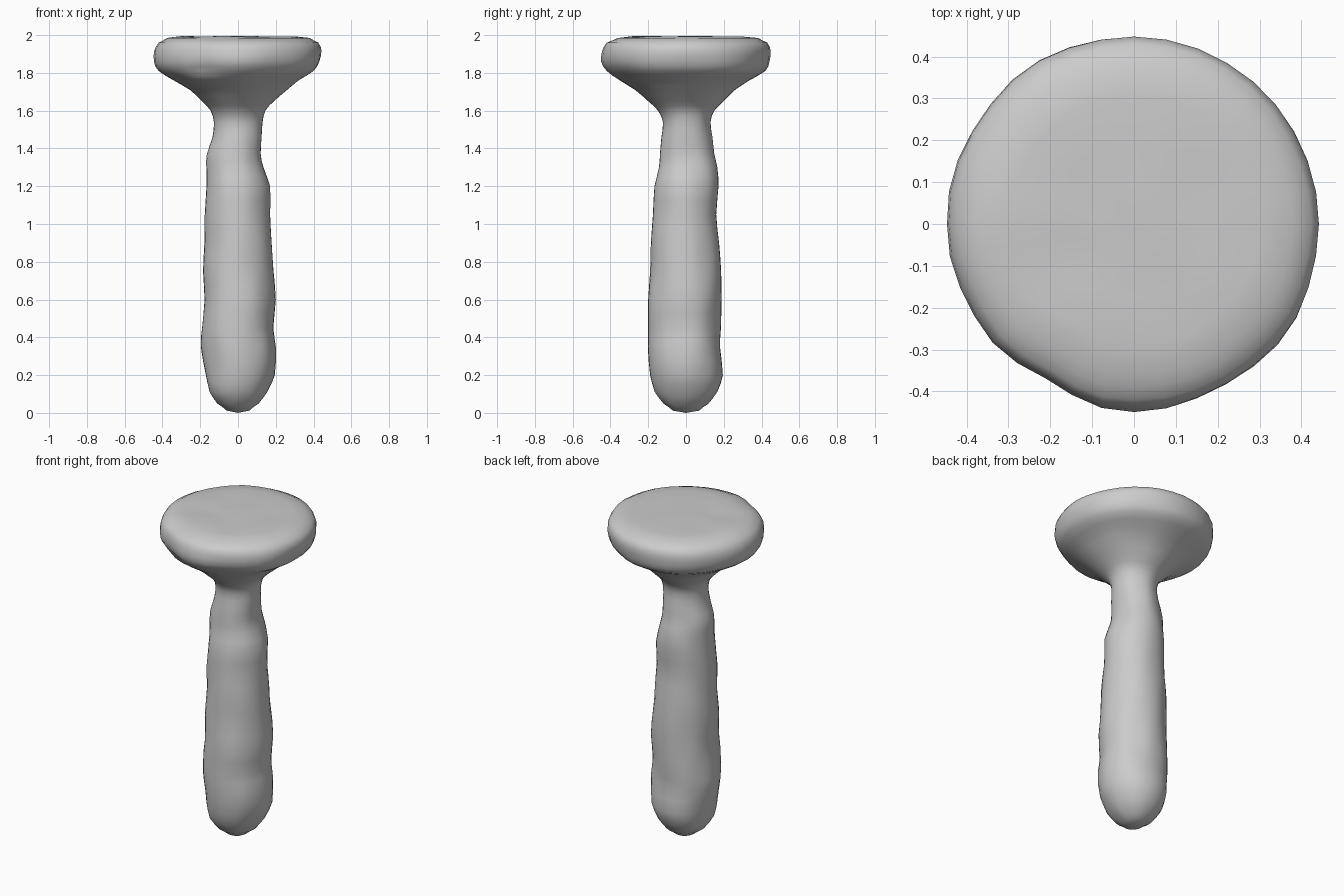
import bpy
import bmesh
from math import cos, sin, tau, exp, atan2
from mathutils import Vector, noise

cube = bpy.data.objects.get("Cube")
if cube:
    bpy.data.objects.remove(cube, do_unlink=True)

SIDES = 36

# Uneven rings: height, then reach to -x, +x, -y and +y
RINGS = [
    (.012, .06, .06, .07, .07), (.05, .11, .11, .12, .12),
    (.11, .15, .155, .165, .165), (.2, .17, .195, .19, .195),
    (.35, .197, .2, .202, .18), (.45, .19, .187, .2, .185),
    (.6, .177, .2, .2, .188), (.75, .185, .188, .19, .186),
    (.9, .178, .178, .186, .175), (1.05, .176, .17, .175, .16),
    (1.2, .167, .17, .167, .172), (1.3, .168, .135, .143, .166),
    (1.37, .165, .12, .138, .15), (1.46, .135, .125, .13, .14),
    (1.54, .128, .13, .122, .13), (1.6, .145, .145, .148, .15),
    (1.65, .19, .19, .2, .2), (1.71, .255, .26, .27, .26),
    (1.76, .34, .32, .35, .335), (1.81, .42, .4, .42, .42),
    (1.86, .445, .43, .45, .442), (1.92, .443, .442, .443, .448),
    (1.96, .42, .425, .42, .43), (1.985, .375, .38, .36, .38),
]


def ring_point(ring, angle):
    """Blend the four reaches around the ring, with a hand-worked unevenness."""
    z, left, right, front, back = ring
    c, s = cos(angle), sin(angle)
    reach = (right if c > 0 else left) * c * c + (back if s > 0 else front) * s * s
    bump = noise.noise(Vector((c * 1.5, s * 1.5, z * 5)))
    off_axis = abs(sin(2 * angle))
    reach *= 1 + .05 * bump * off_axis
    if z > 1.8:
        # Worn patch on the front edge of the head
        turn = atan2(sin(angle - tau * .67), cos(angle - tau * .67))
        reach *= 1 - .06 * exp(-(turn / .25) ** 2)
    return Vector((reach * c, reach * s, z))


def smooth_rings(rings, steps=2):
    """Insert rings along a smooth curve through the given ones."""
    out = []
    for i in range(len(rings) - 1):
        a, b = Vector(rings[i]), Vector(rings[i + 1])
        before = Vector(rings[max(i - 1, 0)])
        after = Vector(rings[min(i + 2, len(rings) - 1)])
        for k in range(steps):
            t = k / steps
            mid = a.lerp(b, t)
            bend = (a - before + b - after) * t * (1 - t) / 4
            bend[0] = 0
            out.append(tuple(mid + bend))
    return out + [rings[-1]]


# Clay grey surface
clay = bpy.data.materials.new("clay_grey")
clay.use_nodes = True
colour = (.6, .6, .6, 1)
clay.diffuse_color = colour
clay.node_tree.nodes["Principled BSDF"].inputs["Base Color"].default_value = colour

# Handle and flared head in one skin
bm = bmesh.new()
loops = [[bm.verts.new(ring_point(r, tau * i / SIDES)) for i in range(SIDES)]
         for r in smooth_rings(RINGS)]

# Nearly flat top, slightly dented
for scale in (.8, .5, .25):
    loop = []
    for i in range(SIDES):
        p = ring_point(RINGS[-1], tau * i / SIDES) * scale
        p.z = 1.992 + .006 * noise.noise(p * 6)
        loop.append(bm.verts.new(p))
    loops.append(loop)

for low, high in zip(loops, loops[1:]):
    for i in range(SIDES):
        j = (i + 1) % SIDES
        bm.faces.new((low[i], low[j], high[j], high[i]))

# Rounded ends
for loop, height in ((loops[0], 0), (loops[-1], 2)):
    tip = bm.verts.new((0, 0, height if height == 0 else 1.996))
    for i in range(SIDES):
        bm.faces.new((loop[i], loop[(i + 1) % SIDES], tip))

bmesh.ops.recalc_face_normals(bm, faces=bm.faces)
mesh = bpy.data.meshes.new("flared_handle")
bm.to_mesh(mesh)
bm.free()
mesh.materials.append(clay)
handle = bpy.data.objects.new("flared_handle", mesh)
bpy.context.collection.objects.link(handle)
bpy.context.view_layer.objects.active = handle
handle.select_set(True)
bpy.ops.object.shade_smooth()
